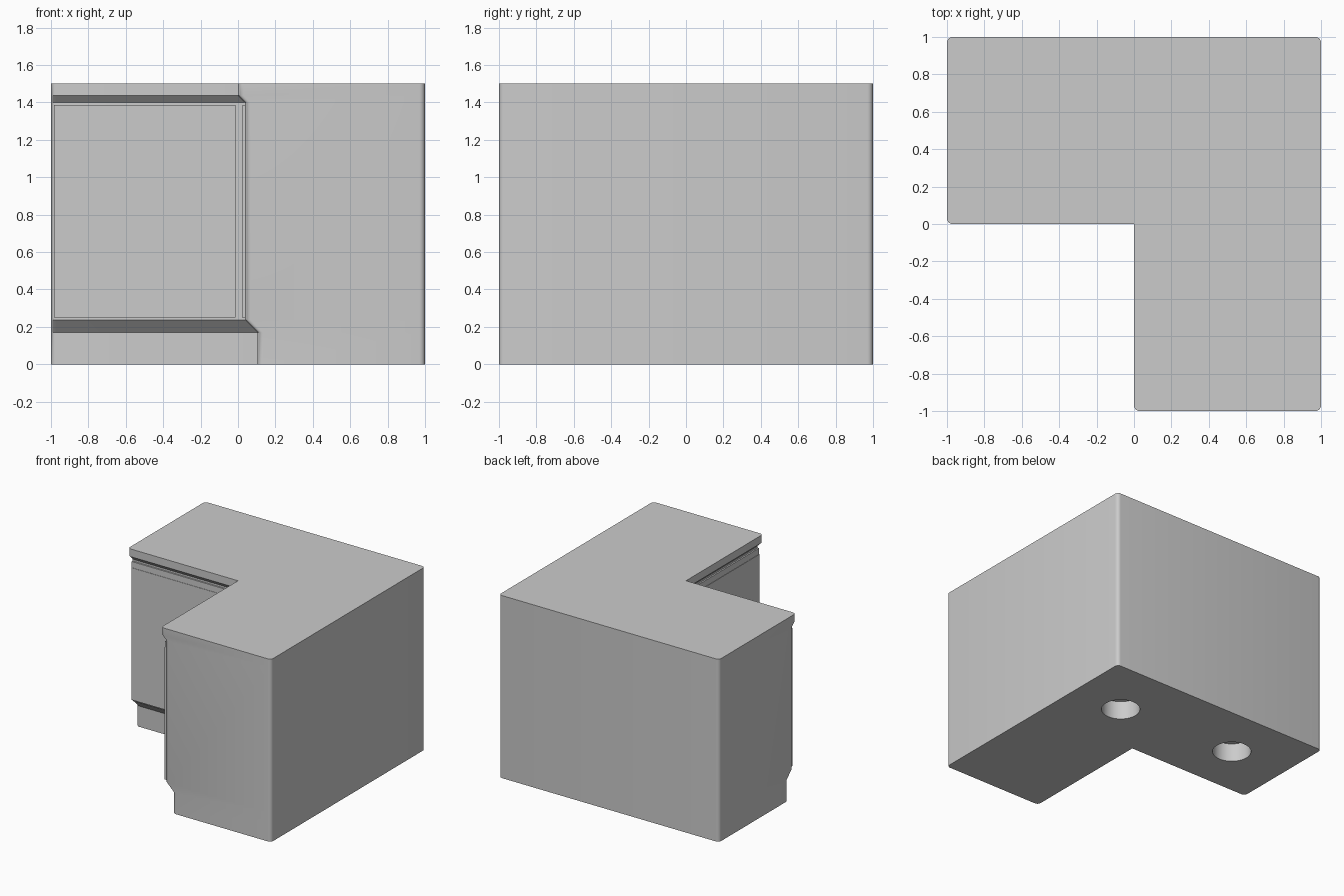
import bpy, bmesh, math
from mathutils import Vector

cube = bpy.data.objects.get("Cube")
if cube:
    bpy.data.objects.remove(cube, do_unlink=True)

grey = bpy.data.materials.new("plain_grey")
grey.use_nodes = True
colour = (0.6, 0.6, 0.6, 1.0)
grey.diffuse_color = colour
grey.node_tree.nodes["Principled BSDF"].inputs["Base Color"].default_value = colour

RADIUS = 0.03
FACE = 0.037   # setback of the cabinet fronts


def finish(name, bm):
    bmesh.ops.recalc_face_normals(bm, faces=bm.faces)
    mesh = bpy.data.meshes.new(name)
    bm.to_mesh(mesh)
    bm.free()
    mesh.materials.append(grey)
    obj = bpy.data.objects.new(name, mesh)
    bpy.context.collection.objects.link(obj)
    return obj


def activate(obj):
    bpy.ops.object.select_all(action='DESELECT')
    obj.select_set(True)
    bpy.context.view_layer.objects.active = obj


def outline(d, steps=5):
    """L-shaped plan, inner faces set back by d, outer corners rounded."""
    corners = [(-1, d, 180), (d, d, None), (d, -1, 180), (1, -1, 270), (1, 1, 0), (-1, 1, 90)]
    points = []
    for x, y, start in corners:
        if start is None:
            points.append((x, y))
            continue
        mid = math.radians(start + 45)
        cx = x - math.copysign(RADIUS, math.cos(mid))
        cy = y - math.copysign(RADIUS, math.sin(mid))
        for i in range(steps + 1):
            a = math.radians(start + 90 * i / steps)
            points.append((cx + RADIUS * math.cos(a), cy + RADIUS * math.sin(a)))
    return points


def box(name, low, high):
    low, high = Vector(low), Vector(high)
    bm = bmesh.new()
    bmesh.ops.create_cube(bm, size=1)
    for v in bm.verts:
        v.co = (low + high) / 2 + v.co * (high - low)
    return finish(name, bm)


# Counter body: plan outline lofted up the toe kick, fronts and worktop lip
profile = [(0.105, 0), (0.105, 0.17), (FACE, 0.238), (FACE, 1.4), (0, 1.437), (0, 1.5)]
bm = bmesh.new()
rings = [[bm.verts.new((x, y, z)) for x, y in outline(d)] for d, z in profile]
for lower, upper in zip(rings, rings[1:]):
    for i in range(len(lower)):
        j = (i + 1) % len(lower)
        bm.faces.new((lower[i], lower[j], upper[j], upper[i]))
bm.faces.new(rings[0][::-1])
bm.faces.new(rings[-1])
body = finish("counter_body", bm)

# Round sockets in the underside
for x, y in [(0.55, 0.5), (-0.5, 0.55)]:
    bm = bmesh.new()
    bmesh.ops.create_cone(bm, cap_ends=True, segments=32, radius1=0.145, radius2=0.145, depth=0.3)
    cutter = finish("socket_cutter", bm)
    cutter.location = (x, y, 0)
    cutter.hide_render = True
    cut = body.modifiers.new("socket", 'BOOLEAN')
    cut.operation = 'DIFFERENCE'
    cut.solver = 'EXACT'
    cut.object = cutter
    activate(body)
    bpy.ops.object.modifier_apply(modifier=cut.name)
    bpy.data.objects.remove(cutter, do_unlink=True)

activate(body)
bpy.ops.object.shade_smooth_by_angle(angle=math.radians(30))

# Door panel and top rail on both inner fronts
for part, bottom, top, proud in [("door", 0.25, 1.335, 0.015), ("rail", 1.335, 1.385, 0.012)]:
    start, end = -0.985, -0.013
    front, back = FACE - proud, FACE + 0.02
    box("right_wing_" + part, (start, front, bottom), (end, back, top))
    box("front_wing_" + part, (front, start, bottom), (back, end, top))
